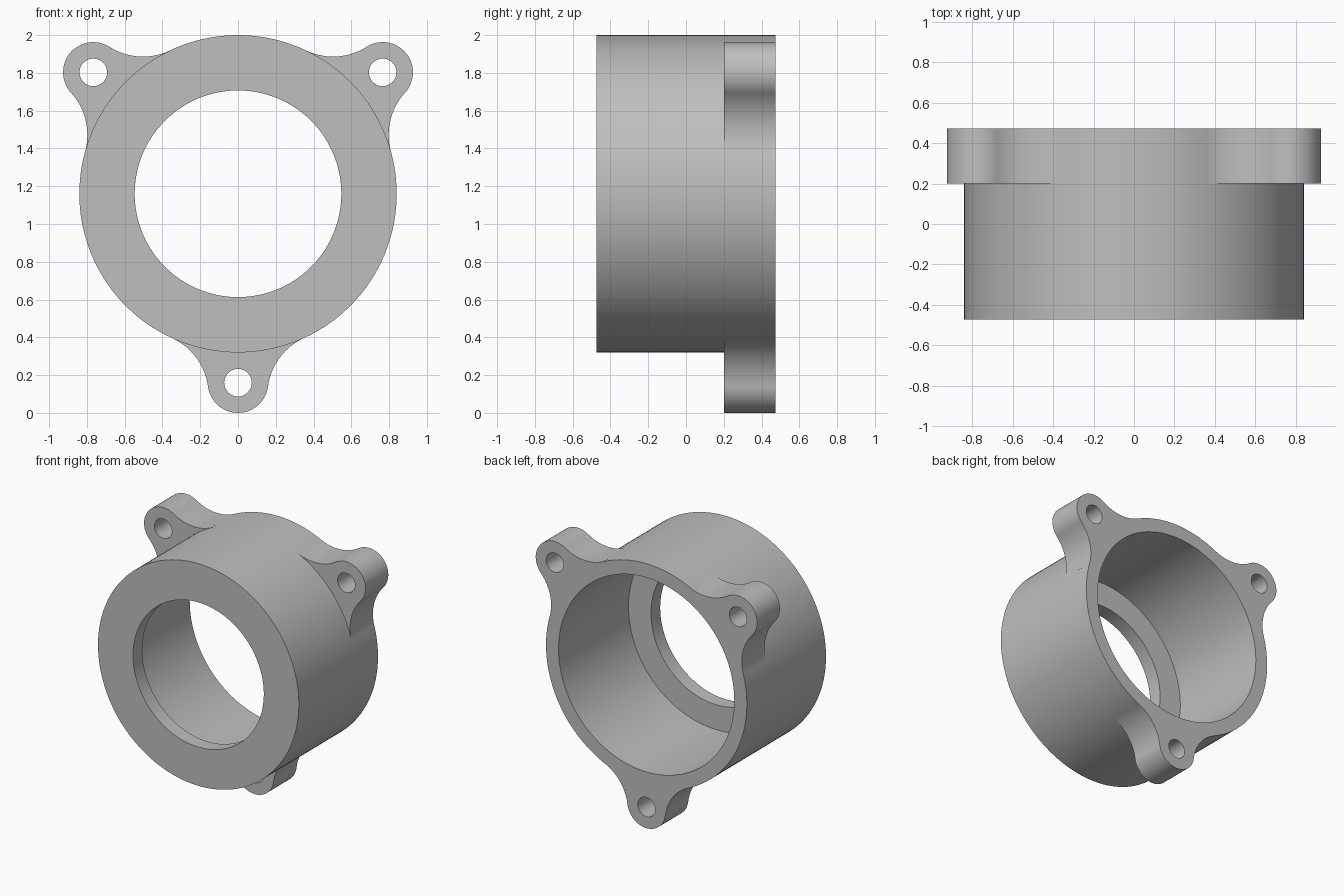
import bpy, bmesh, math
from mathutils import Matrix, Vector

if "Cube" in bpy.data.objects:
    bpy.data.objects.remove(bpy.data.objects["Cube"])

CZ = 1.16                      # height of the ring axis
R, CAVITY, OPENING = 0.84, 0.735, 0.547
FRONT, BACK, WALL = -0.473, 0.473, 0.11
LUG_FRONT = 0.20
EAR_R, EAR_DIST, HOLE_R, FILLET = 0.16, 1.0, 0.073, 0.33

grey = bpy.data.materials.new("light grey")
grey.diffuse_color = (0.52, 0.52, 0.52, 1)
grey.use_nodes = True
grey.node_tree.nodes["Principled BSDF"].inputs["Base Color"].default_value = grey.diffuse_color


def finish(obj):
    obj.data.materials.clear()
    obj.data.materials.append(grey)
    bpy.ops.object.select_all(action='DESELECT')
    obj.select_set(True)
    bpy.context.view_layer.objects.active = obj
    bpy.ops.object.shade_smooth_by_angle(angle=math.radians(30))


def add_object(name, bm):
    bmesh.ops.recalc_face_normals(bm, faces=bm.faces)
    mesh = bpy.data.meshes.new(name)
    bm.to_mesh(mesh)
    bm.free()
    obj = bpy.data.objects.new(name, mesh)
    bpy.context.collection.objects.link(obj)
    finish(obj)


def arc(centre, radius, a0, a1, n):
    return [Vector((centre[0] + radius * math.cos(a0 + (a1 - a0) * i / n),
                    centre[1] + radius * math.sin(a0 + (a1 - a0) * i / n)))
            for i in range(n + 1)]


# Housing: stepped ring profile (radius, y) spun around the y axis
profile = [(R, FRONT), (R, BACK), (CAVITY, BACK), (CAVITY, FRONT + WALL),
           (OPENING, FRONT + WALL), (OPENING, FRONT)]
SEG = 144
bm = bmesh.new()
rings = []
for i in range(SEG):
    a = 2 * math.pi * i / SEG
    rings.append([bm.verts.new((r * math.cos(a), y, CZ + r * math.sin(a)))
                  for r, y in profile])
for i in range(SEG):
    p, q = rings[i], rings[(i + 1) % SEG]
    for j in range(len(profile)):
        k = (j + 1) % len(profile)
        bm.faces.new((p[j], p[k], q[k], q[j]))
add_object("housing", bm)

# Lug outline along +x: round ear blended into the housing by two fillets
d = R + FILLET
theta = math.acos((d * d + EAR_DIST ** 2 - (EAR_R + FILLET) ** 2) / (2 * d * EAR_DIST))
fc = (d * math.cos(theta), d * math.sin(theta))             # fillet centre
ear_a = math.atan2(fc[1], fc[0] - EAR_DIST)                 # tangent angle on the ear
ear = arc((EAR_DIST, 0), EAR_R, -ear_a, ear_a, 40)
upper = arc(fc, FILLET, ear_a - math.pi, theta - math.pi, 20)
if abs((ear_a - math.pi) - (theta - math.pi)) > math.pi:
    raise ValueError("fillet arc goes the long way round")
lower = [Vector((p.x, -p.y)) for p in reversed(upper)]
root = arc((0, 0), R - 0.002, theta, -theta, 20)            # sits just inside the housing
outline = ear + upper[1:] + root + lower[:-1]
hole = arc((EAR_DIST, 0), HOLE_R, 0, 2 * math.pi, 40)[:-1]

curve = bpy.data.curves.new("lug_profile", 'CURVE')
curve.dimensions = '2D'
curve.fill_mode = 'BOTH'
curve.extrude = (BACK - LUG_FRONT) / 2
for pts in (outline, hole):
    s = curve.splines.new('POLY')
    s.points.add(len(pts) - 1)
    for sp, p in zip(s.points, pts):
        sp.co = (p.x, p.y, 0, 1)
    s.use_cyclic_u = True
helper = bpy.data.objects.new("lug_profile", curve)
bpy.context.collection.objects.link(helper)
bpy.context.view_layer.update()
lug_mesh = bpy.data.meshes.new_from_object(
    helper.evaluated_get(bpy.context.evaluated_depsgraph_get()))
bpy.data.objects.remove(helper)

# Three bolt lugs around the back rim
for name, deg in (("lug_right", 40), ("lug_left", 140), ("lug_bottom", -90)):
    bm = bmesh.new()
    bm.from_mesh(lug_mesh)
    bmesh.ops.remove_doubles(bm, verts=bm.verts, dist=1e-5)
    bm.transform(Matrix.Translation((0, (BACK + LUG_FRONT) / 2, CZ))
                 @ Matrix.Rotation(math.pi / 2, 4, 'X')
                 @ Matrix.Rotation(math.radians(deg), 4, 'Z'))
    add_object(name, bm)
